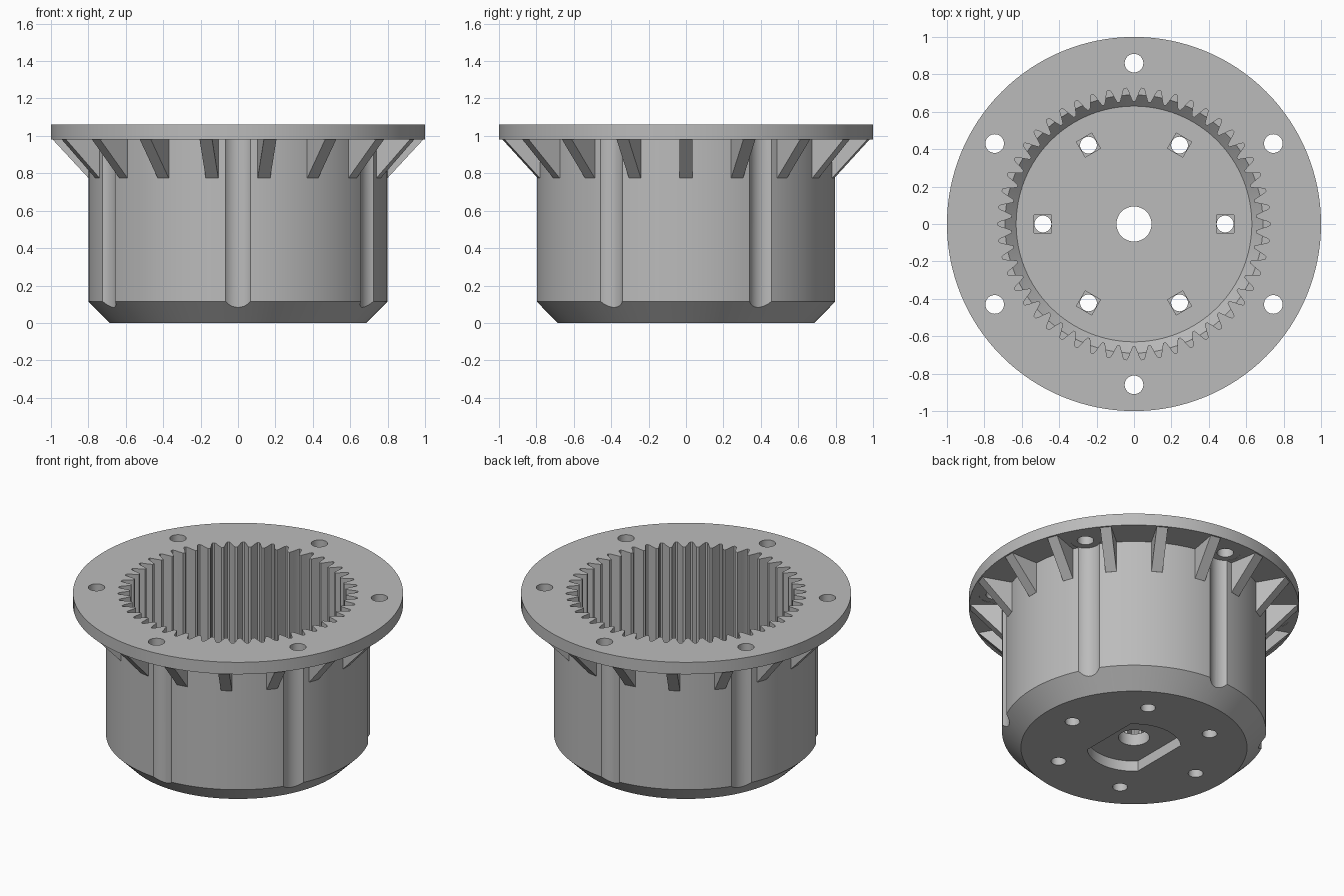
import bpy
import bmesh
from math import cos, sin, pi, radians
from mathutils import Matrix

cube = bpy.data.objects.get("Cube")
if cube:
    bpy.data.objects.remove(cube, do_unlink=True)

grey = bpy.data.materials.new("plain_grey")
grey.use_nodes = True
COLOUR = (0.5, 0.5, 0.5, 1)
grey.diffuse_color = COLOUR
grey.node_tree.nodes["Principled BSDF"].inputs["Base Color"].default_value = COLOUR


def circle(r, n=128, cx=0.0):
    return [(cx + r * cos(2 * pi * i / n), r * sin(2 * pi * i / n)) for i in range(n)]


def rect(x0, x1, half):
    return [(x0, -half), (x1, -half), (x1, half), (x0, half)]


def loft(name, layers, angles=(0,)):
    """Closed solid through (outline, z) layers, repeated around z."""
    bm = bmesh.new()
    for a in angles:
        turn = Matrix.Rotation(radians(a), 3, 'Z')
        rings = [[bm.verts.new(turn @ Matrix.Identity(3) @ bm_vec(x, y, z)) for x, y in pts]
                 for pts, z in layers]
        n = len(rings[0])
        for low, high in zip(rings, rings[1:]):
            for i in range(n):
                j = (i + 1) % n
                bm.faces.new((low[i], low[j], high[j], high[i]))
        bm.faces.new(rings[0][::-1])
        bm.faces.new(rings[-1])
    mesh = bpy.data.meshes.new(name)
    bm.to_mesh(mesh)
    bm.free()
    mesh.materials.append(grey)
    obj = bpy.data.objects.new(name, mesh)
    bpy.context.collection.objects.link(obj)
    return obj


def bm_vec(x, y, z):
    from mathutils import Vector
    return Vector((x, y, z))


def activate(obj):
    bpy.ops.object.select_all(action='DESELECT')
    obj.select_set(True)
    bpy.context.view_layer.objects.active = obj


def cut(target, cutter):
    cutter.hide_render = True
    mod = target.modifiers.new("cut", 'BOOLEAN')
    mod.operation = 'DIFFERENCE'
    mod.solver = 'EXACT'
    mod.object = cutter
    activate(target)
    bpy.ops.object.modifier_apply(modifier=mod.name)
    bpy.data.objects.remove(cutter, do_unlink=True)


def gear_outline(teeth):
    """Ring gear: valleys narrow outwards, tooth tips point inwards."""
    pitch = 2 * pi / teeth
    shape = [(-0.41, 0.655), (-0.25, 0.688), (-0.15, 0.715), (-0.07, 0.727)]
    shape += [(-a, r) for a, r in reversed(shape)]
    return [(r * cos((k + a) * pitch), r * sin((k + a) * pitch))
            for k in range(teeth) for a, r in shape]


SIX = range(0, 360, 60)
BOLTS = range(30, 390, 60)
FLOOR, GEAR_BASE, FLANGE, TOP = 0.15, 0.21, 0.98, 1.06

# Cup with chamfered base and bolting flange
housing = loft("gear_housing", [(circle(0.685), 0), (circle(0.8), 0.115),
                                (circle(0.8), FLANGE), (circle(1.0), FLANGE),
                                (circle(1.0), TOP)])

# Toothed bore and its conical bottom
cut(housing, loft("bore_cutter", [(gear_outline(50), GEAR_BASE), (gear_outline(50), 1.2)]))
cut(housing, loft("cone_cutter", [(circle(0.63), FLOOR), (circle(0.69), GEAR_BASE),
                                  (circle(0.64), GEAR_BASE + 0.01)]))

# Bolt holes through the flange, with clearance grooves down the wall
groove = circle(0.092, 40, 0.86)
cut(housing, loft("groove_cutter", [(groove, -0.1), (groove, FLANGE + 0.002)], BOLTS))
hole = circle(0.05, 32, 0.86)
cut(housing, loft("bolt_cutter", [(hole, 0.9), (hole, 1.2)], BOLTS))

# Shaft hole and two-flat recess underneath
shaft = circle(0.094, 48)
cut(housing, loft("shaft_cutter", [(shaft, -0.1), (shaft, 0.3)]))
recess = [(max(-0.2, min(0.2, x)), y) for x, y in circle(0.285, 64)]
recess = [p for p in recess if abs(p[0]) < 0.2]
recess = [(0.2, -0.203), (0.2, 0.203)] + [p for p in recess if p[1] > 0] + \
         [(-0.2, 0.203), (-0.2, -0.203)] + [p for p in recess if p[1] < 0]
cut(housing, loft("recess_cutter", [(recess, -0.1), (recess, 0.07)]))

# Floor screw holes with square nut pockets
nut = rect(0.44, 0.534, 0.047)
cut(housing, loft("nut_cutter", [(nut, 0.1), (nut, 0.2)], SIX))
screw = circle(0.045, 32, 0.487)
cut(housing, loft("screw_cutter", [(screw, -0.1), (screw, 0.2)], SIX))

activate(housing)
bpy.ops.object.shade_smooth_by_angle(angle=radians(25))

# Triangular ribs bracing the flange
loft("flange_ribs", [(rect(0.775, 0.8, 0.034), 0.775), (rect(0.775, 0.99, 0.034), FLANGE),
                     (rect(0.775, 0.99, 0.034), 1.0)], range(0, 360, 20))
